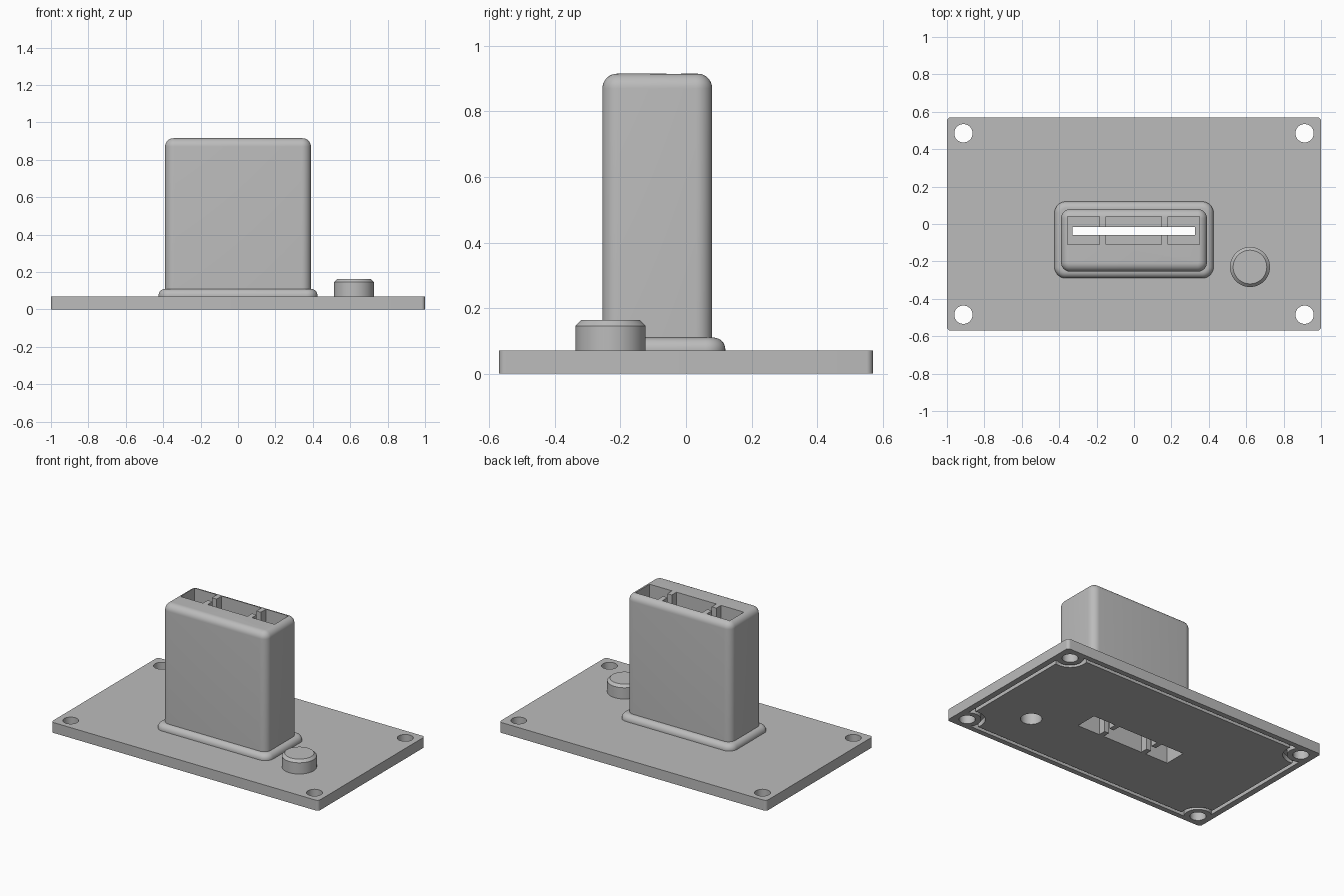
import bpy, bmesh, math

if "Cube" in bpy.data.objects:
    bpy.data.objects.remove(bpy.data.objects["Cube"])

grey = bpy.data.materials.new("plain grey")
grey.diffuse_color = (0.5, 0.5, 0.5, 1)
grey.use_nodes = True
grey.node_tree.nodes["Principled BSDF"].inputs["Base Color"].default_value = grey.diffuse_color


def make(name, bm):
    bmesh.ops.recalc_face_normals(bm, faces=bm.faces)
    mesh = bpy.data.meshes.new(name)
    bm.to_mesh(mesh)
    bm.free()
    ob = bpy.data.objects.new(name, mesh)
    bpy.context.collection.objects.link(ob)
    mesh.materials.append(grey)
    return ob


def bevel(bm, edges, width, segments):
    bmesh.ops.bevel(bm, geom=edges, offset=width, offset_type='OFFSET',
                    segments=segments, profile=0.5, affect='EDGES')


def box(name, x0, x1, y0, y1, z0, z1, corner=0, top=0):
    """Box with optional rounded upright edges and rounded top rim."""
    bm = bmesh.new()
    bmesh.ops.create_cube(bm, size=1)
    for v in bm.verts:
        v.co = (x1 if v.co.x > 0 else x0, y1 if v.co.y > 0 else y0,
                z1 if v.co.z > 0 else z0)
    if corner:
        bevel(bm, [e for e in bm.edges
                   if abs(e.verts[0].co.z - e.verts[1].co.z) > 1e-4], corner, 8)
    if top:
        bevel(bm, [e for e in bm.edges
                   if all(v.co.z > z1 - 1e-4 for v in e.verts)], top, 8)
    return make(name, bm)


def cylinder(name, x, y, r, z0, z1, chamfer=0):
    bm = bmesh.new()
    bmesh.ops.create_cone(bm, cap_ends=True, segments=48,
                          radius1=r, radius2=r, depth=z1 - z0)
    for v in bm.verts:
        v.co.x += x
        v.co.y += y
        v.co.z += (z0 + z1) / 2
    if chamfer:
        bevel(bm, [e for e in bm.edges
                   if all(v.co.z > z1 - 1e-4 for v in e.verts)], chamfer, 1)
    return make(name, bm)


HX, HY = 0.912, 0.485   # mounting hole centre


def seal_outline(ex, ey, r):
    """Rectangle whose corners curve inward around the mounting holes."""
    a0 = -math.acos((ex - HX) / r)
    a1 = -math.pi - math.asin((ey - HY) / r)
    arc = []
    for i in range(17):
        a = a0 + (a1 - a0) * i / 16
        arc.append((HX + r * math.cos(a), HY + r * math.sin(a)))
    pts = []
    for sx, sy in ((1, 1), (-1, 1), (-1, -1), (1, -1)):
        run = arc if sx * sy > 0 else arc[::-1]
        pts += [(sx * x, sy * y) for x, y in run]
    return pts


def seal_ring(z0, z1):
    bm = bmesh.new()
    loops = [[bm.verts.new((x, y, z)) for x, y in outline]
             for outline, z in ((seal_outline(0.96, 0.535, 0.085), z0),
                                (seal_outline(0.96, 0.535, 0.085), z1),
                                (seal_outline(0.935, 0.51, 0.11), z1),
                                (seal_outline(0.935, 0.51, 0.11), z0))]
    n = len(loops[0])
    for k in range(4):
        a, b = loops[k], loops[(k + 1) % 4]
        for i in range(n):
            j = (i + 1) % n
            bm.faces.new((a[i], a[j], b[j], b[i]))
    return make("seal_groove_cutter", bm)


# Main parts
plate = box("base_plate", -1, 1, -0.57, 0.57, 0, 0.07, corner=0.02)
tower = box("socket_tower", -0.39, 0.39, -0.255, 0.08, 0.07, 0.915, corner=0.05, top=0.045)
flange = box("tower_flange", -0.425, 0.425, -0.29, 0.12, 0.07, 0.11, corner=0.06, top=0.036)
button = cylinder("round_button", 0.62, -0.23, 0.107, 0.07, 0.163, chamfer=0.017)

# Mounting holes, seal groove and button bore
holes = [cylinder("hole_cutter", sx * HX, sy * HY, 0.049, -0.1, 0.2)
         for sx in (-1, 1) for sy in (-1, 1)]
groove = seal_ring(-0.02, 0.035)
bore = cylinder("bore_cutter", 0.62, -0.23, 0.065, -0.1, 0.125)

# Three pockets above and below, joined by one thin slot
slots = [box("slot_cutter", -0.33, 0.325, -0.06, -0.015, -0.1, 1.1)]
for x0, x1 in ((-0.355, -0.185), (-0.15, 0.148), (0.182, 0.35)):
    for z0, z1 in ((-0.1, 0.32), (0.6, 1.1)):
        slots.append(box("pocket_cutter", x0, x1, -0.11, 0.04, z0, z1))


def cut(ob, cutters):
    bpy.context.view_layer.objects.active = ob
    for c in cutters:
        m = ob.modifiers.new("cut", 'BOOLEAN')
        m.operation = 'DIFFERENCE'
        m.solver = 'EXACT'
        m.object = c
        bpy.ops.object.modifier_apply(modifier=m.name)


cut(plate, holes + [groove, bore] + slots)
cut(tower, slots)
cut(flange, slots)
cut(button, [bore])
for c in holes + slots + [groove, bore]:
    bpy.data.objects.remove(c)

# Smooth rounded edges, keep corners sharp
for ob in (plate, tower, flange, button):
    bpy.ops.object.select_all(action='DESELECT')
    ob.select_set(True)
    bpy.context.view_layer.objects.active = ob
    bpy.ops.object.shade_smooth_by_angle(angle=math.radians(30))
